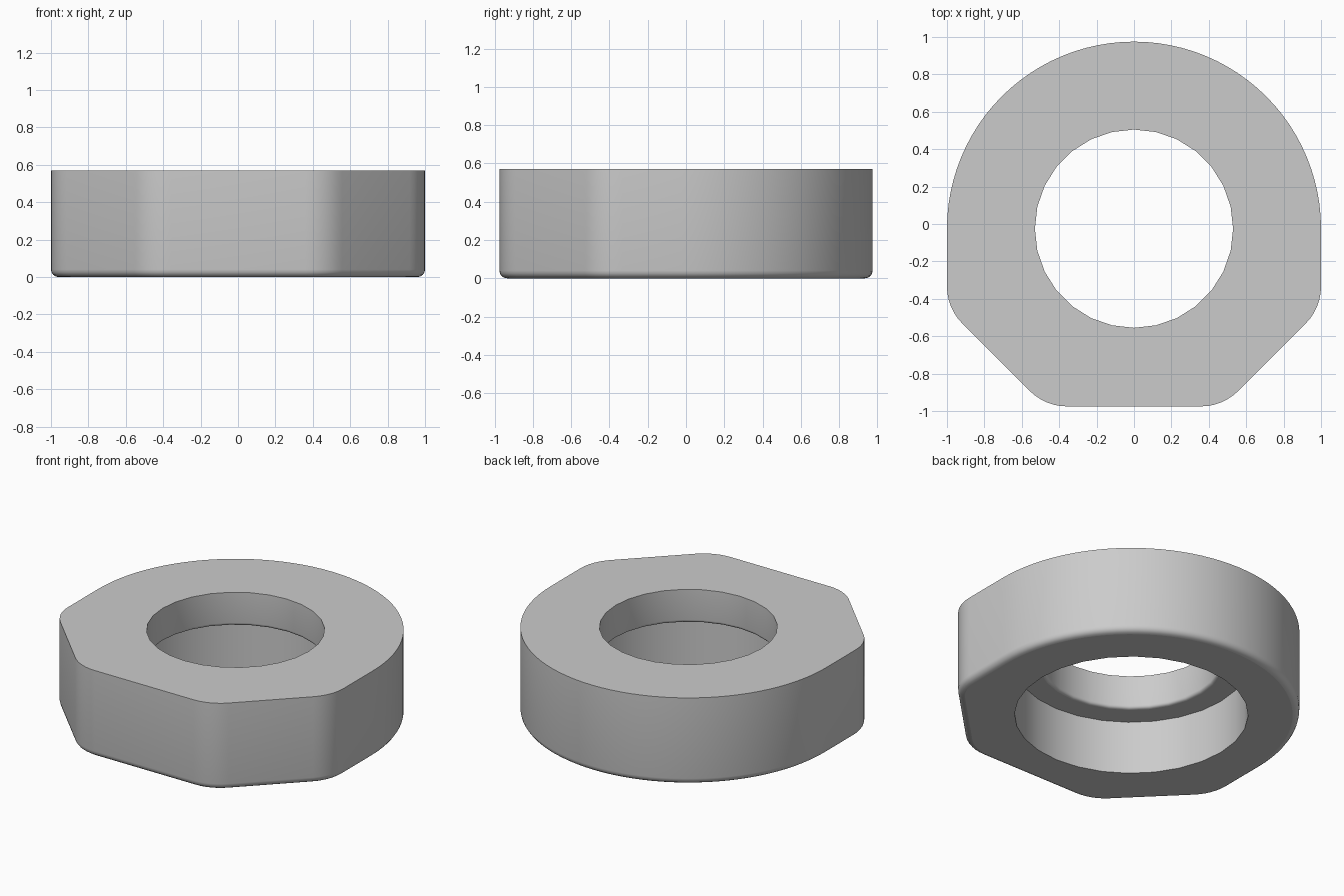
import bpy
import bmesh
from math import sin, cos, tan, pi, radians, atan2

cube = bpy.data.objects.get("Cube")
if cube:
    bpy.data.objects.remove(cube)

HEIGHT, LEDGE = 0.57, 0.35
BORE, COUNTERBORE = 0.53, 0.695
CENTRE_Y, FRONT_Y = -0.025, -0.975
CORNER, EDGE, RIM = 0.28, 0.04, 0.02

grey = bpy.data.materials.new("plain grey")
grey.use_nodes = True
colour = (0.6, 0.6, 0.6, 1)
grey.diffuse_color = colour
grey.node_tree.nodes["Principled BSDF"].inputs["Base Color"].default_value = colour

bm = bmesh.new()

# Outline arcs: centre x, centre y, radius, start angle, end angle, steps
side_y = -0.45 + CORNER * tan(pi / 8)
front_x = 0.475 - CORNER * tan(pi / 8)
side_x, front_y = 1 - CORNER, FRONT_Y + CORNER
OUTLINE = [
    (0, CENTRE_Y, 1, 0, 180, 48),
    (-side_x, side_y, CORNER, 180, 225, 6),
    (-front_x, front_y, CORNER, 225, 270, 6),
    (front_x, front_y, CORNER, 270, 315, 6),
    (side_x, side_y, CORNER, 315, 360, 6),
]


def outline_ring(inset, z):
    ring = []
    for cx, cy, r, start, end, steps in OUTLINE:
        for i in range(steps + 1):
            a = radians(start + (end - start) * i / steps)
            ring.append(bm.verts.new((cx + (r - inset) * cos(a),
                                      cy + (r - inset) * sin(a), z)))
    return ring


def round_ring(radius, z, sides=28):
    return [bm.verts.new((radius * cos(2 * pi * i / sides),
                          CENTRE_Y + radius * sin(2 * pi * i / sides), z))
            for i in range(sides)]


def wall(rings):
    for a, b in zip(rings, rings[1:]):
        for i in range(len(a)):
            j = (i + 1) % len(a)
            bm.faces.new((a[i], a[j], b[j], b[i])).smooth = True


def turn(ring, i):
    # Angle of a ring point about the bore axis; a full turn at the end
    if i == len(ring):
        return 2 * pi
    return atan2(ring[i].co.y - CENTRE_Y, ring[i].co.x) % (2 * pi)


def cap(outer, inner):
    # Flat annulus: walk both rings by angle, one triangle per step
    i = j = 0
    while i < len(outer) or j < len(inner):
        a, b = outer[i % len(outer)], inner[j % len(inner)]
        step_outer = j == len(inner) or (
            i < len(outer) and turn(outer, i + 1) <= turn(inner, j + 1))
        if step_outer:
            i += 1
            c = outer[i % len(outer)]
        else:
            j += 1
            c = inner[j % len(inner)]
        bm.faces.new((a, c, b)).smooth = False


# Outer wall with a rounded lower edge
quarter = [i * pi / 8 for i in range(5)]
outer = [outline_ring(EDGE * (1 - sin(a)), EDGE * (1 - cos(a))) for a in quarter]
outer.append(outline_ring(0, HEIGHT))
wall(outer)

# Wide recess below, narrow bore above with a softened lower rim
recess = [round_ring(COUNTERBORE, 0), round_ring(COUNTERBORE, LEDGE)]
bore = [round_ring(BORE + RIM * (1 - sin(a)), LEDGE + RIM * (1 - cos(a))) for a in quarter]
bore.append(round_ring(BORE, HEIGHT))
wall(recess)
wall(bore)

# Flat top, underside and inner ledge
cap(outer[-1], bore[-1])
cap(outer[0], recess[0])
cap(recess[1], bore[0])

bmesh.ops.recalc_face_normals(bm, faces=bm.faces)
mesh = bpy.data.meshes.new("ring_body")
bm.to_mesh(mesh)
bm.free()
mesh.materials.append(grey)
body = bpy.data.objects.new("ring_body", mesh)
bpy.context.collection.objects.link(body)
